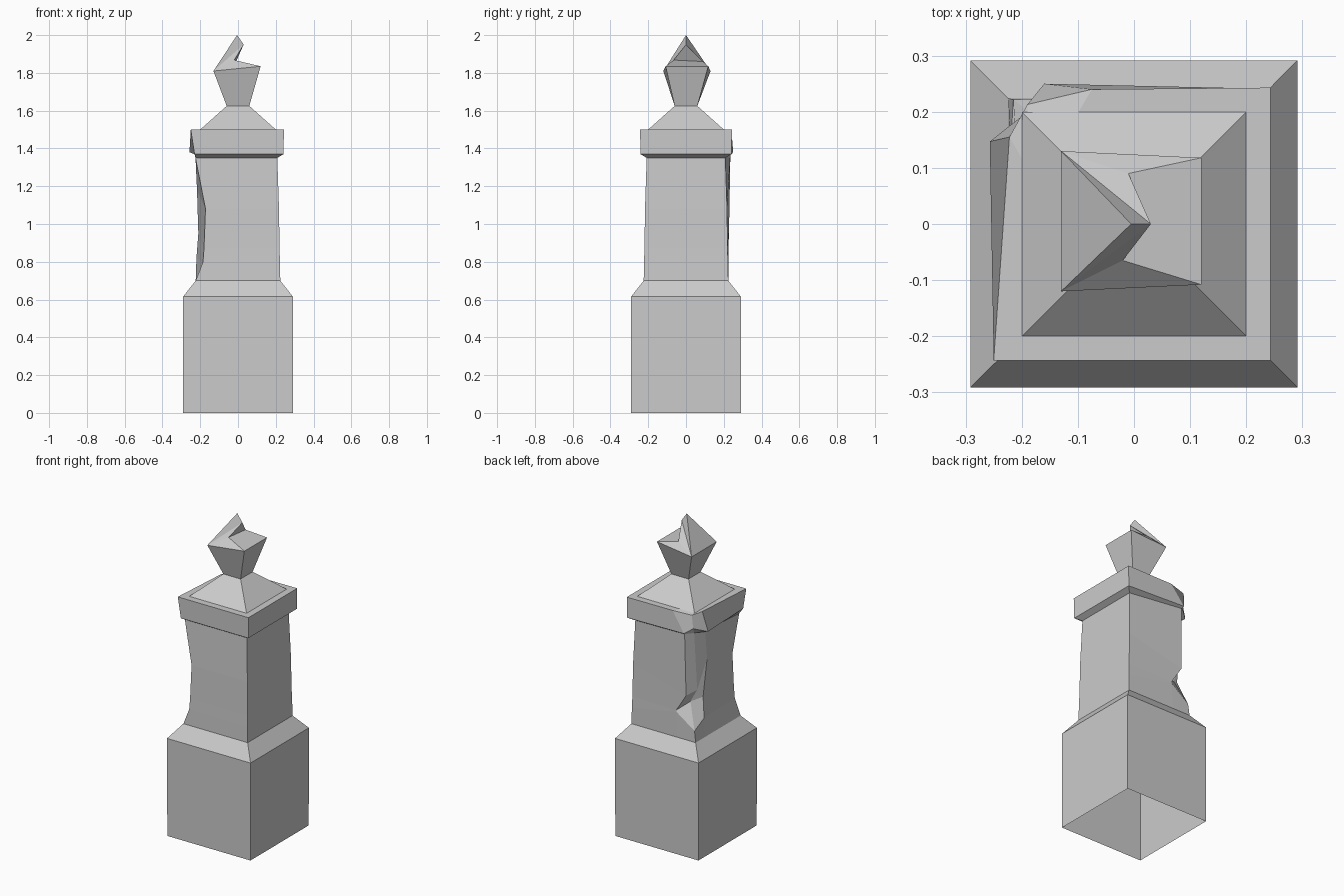
import bpy
from mathutils import Vector

default_cube = bpy.data.objects.get("Cube")
if default_cube:
    bpy.data.objects.remove(default_cube, do_unlink=True)

# Single stone colour
stone = bpy.data.materials.new("pale_grey_stone")
stone.use_nodes = True
tint = (0.6, 0.6, 0.6, 1.0)
stone.diffuse_color = tint
stone.node_tree.nodes["Principled BSDF"].inputs["Base Color"].default_value = tint


def make_part(name, points, faces):
    mesh = bpy.data.meshes.new(name)
    mesh.from_pydata([Vector(p) for p in points], [], faces)
    mesh.materials.append(stone)
    mesh.validate()
    part = bpy.data.objects.new(name, mesh)
    bpy.context.collection.objects.link(part)
    return part


def square(half, z):
    """Square ring, counter-clockwise from the front -x corner."""
    return [(-half, -half, z), (half, -half, z), (half, half, z), (-half, half, z)]


def chipped(half, z, front_x, back, corner, left):
    """Square ring whose back -x corner is replaced by three chipped points."""
    return [(front_x, -half, z), (half, -half, z), (half, half, z), back, corner, left]


def loft_faces(count, sides):
    faces = []
    for level in range(count - 1):
        for i in range(sides):
            j = (i + 1) % sides
            low, high = level * sides, (level + 1) * sides
            faces.append((low + i, low + j, high + j, high + i))
    return faces


def loft(name, rings):
    points = [p for ring in rings for p in ring]
    return make_part(name, points, loft_faces(len(rings), len(rings[0])))


# Plinth, open underneath, with a sloping shoulder
loft("plinth", [square(0.29, 0), square(0.291, 0.615), square(0.224, 0.7)])

# Shaft with a broken corner and a dented front edge
shaft_top = chipped(0.208, 1.35, -0.225, (-0.155, 0.235, 1.37),
                    (-0.19, 0.19, 1.37), (-0.225, 0.13, 1.37))
loft("shaft", [
    chipped(0.224, 0.7, -0.224, (-0.1, 0.224, 0.7), (-0.224, 0.224, 0.7), (-0.224, 0.13, 0.7)),
    chipped(0.222, 0.8, -0.185, (-0.09, 0.225, 0.86), (-0.215, 0.222, 0.77), (-0.22, 0.134, 0.82)),
    chipped(0.22, 0.87, -0.18, (-0.09, 0.225, 0.87), (-0.15, 0.17, 0.92), (-0.21, 0.13, 0.95)),
    chipped(0.217, 1.08, -0.172, (-0.16, 0.228, 0.98), (-0.19, 0.16, 1.0), (-0.217, 0.1, 1.18)),
    shaft_top,
])

# Cap slab, chipped on the same corner
loft("cap", [
    shaft_top,
    chipped(0.241, 1.37, -0.23, (-0.16, 0.25, 1.38), (-0.19, 0.2, 1.4), (-0.257, 0.147, 1.38)),
    chipped(0.243, 1.5, -0.25, (-0.075, 0.24, 1.5), (-0.19, 0.213, 1.49), (-0.222, 0.155, 1.5)),
    chipped(0.198, 1.5, -0.2, (-0.1, 0.198, 1.5), (-0.19, 0.19, 1.5), (-0.19, 0.1, 1.5)),
])

# Pyramid roof
loft("roof", [square(0.2, 1.5), square(0.06, 1.625)])

# Finial bowl flaring up from the roof
rim = [(-0.13, -0.12, 1.81), (0.12, -0.108, 1.835),
       (0.12, 0.118, 1.835), (-0.13, 0.13, 1.81)]
loft("finial_bowl", [square(0.06, 1.625), rim])

# Broken finial tip with a bite out of the +x side
front_left, front_right, back_right, back_left = range(4)
apex, lip, front_notch, back_notch = range(4, 8)
tip = [(-0.005, 0, 2), (0.03, 0, 1.95), (-0.02, -0.065, 1.868), (-0.01, 0.09, 1.86)]
make_part("finial_tip", rim + tip, [
    (back_left, front_left, apex),
    (front_left, front_notch, lip), (front_left, lip, apex),
    (back_left, lip, back_notch), (back_left, apex, lip),
    (front_left, front_right, front_notch),
    (back_right, back_left, back_notch),
    (front_right, back_right, back_notch, front_notch),
    (front_notch, back_notch, lip),
])
